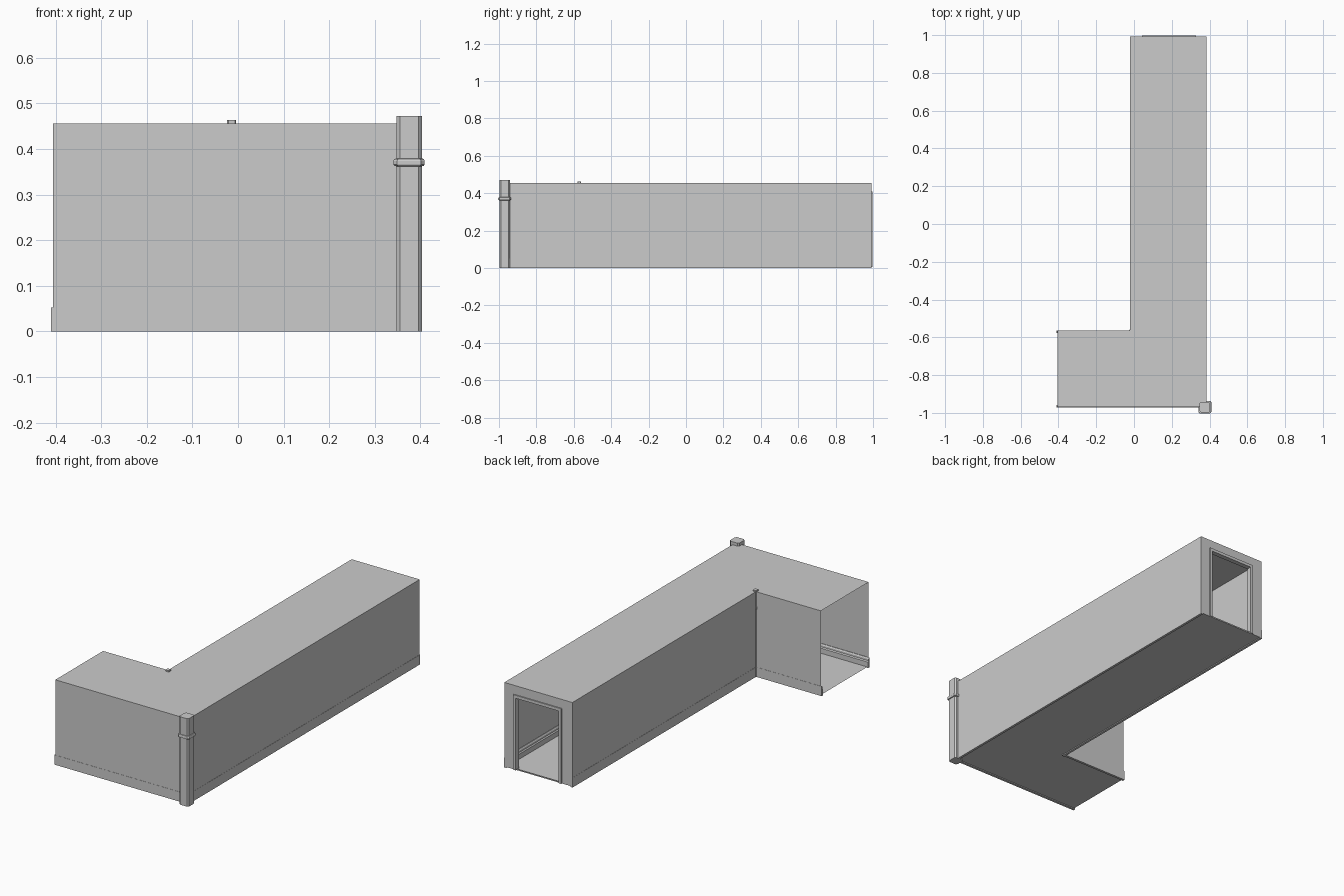
import bpy, bmesh
from mathutils import Vector

if "Cube" in bpy.data.objects:
    bpy.data.objects.remove(bpy.data.objects["Cube"])

# Corridor bounds
XL, XI, XR = -0.405, -0.02, 0.384
YF, YI, YB = -0.97, -0.565, 0.992
ZB, ZT = 0.005, 0.456


def make(name, verts, faces, fix=False):
    me = bpy.data.meshes.new(name)
    me.from_pydata([tuple(v) for v in verts], [], faces)
    if fix:
        bm = bmesh.new()
        bm.from_mesh(me)
        bmesh.ops.recalc_face_normals(bm, faces=bm.faces)
        bm.to_mesh(me)
        bm.free()
    ob = bpy.data.objects.new(name, me)
    bpy.context.collection.objects.link(ob)
    return ob


def box(name, x0, x1, y0, y1, z0, z1):
    v = [(x, y, z) for x in (x0, x1) for y in (y0, y1) for z in (z0, z1)]
    f = [(0, 1, 3, 2), (4, 6, 7, 5), (0, 4, 5, 1), (2, 3, 7, 6), (0, 2, 6, 4), (1, 5, 7, 3)]
    return make(name, v, f, True)


def sweep(name, path, profile):
    """Sweep a (depth, z) profile along a path, depth to the left, mitred corners."""
    pts = [Vector(p) for p in path]
    norms = []
    for a, b in zip(pts, pts[1:]):
        d = (b - a).normalized()
        norms.append(Vector((-d.y, d.x)))
    offs = [norms[0]] + [n + m for n, m in zip(norms, norms[1:])] + [norms[-1]]
    k = len(profile)
    verts = [(p.x + o.x * d, p.y + o.y * d, z) for p, o in zip(pts, offs) for d, z in profile]
    faces = [(i * k + j, i * k + (j + 1) % k, (i + 1) * k + (j + 1) % k, (i + 1) * k + j)
             for i in range(len(pts) - 1) for j in range(k)]
    faces += [tuple(range(k)), tuple(range(len(verts) - k, len(verts)))]
    return make(name, verts, faces, True)


# Thin floor and ceiling (L plan)
plan = [(XL, YF), (XI, YF), (XR, YF), (XR, YI), (XR, YB), (XI, YB), (XI, YI), (XL, YI)]
quads = [(0, 1, 6, 7), (1, 2, 3, 6), (6, 3, 4, 5)]
for name, z in (("floor", ZB), ("ceiling", ZT)):
    make(name, [(x, y, z) for x, y in plan], quads)

# Thin walls along the outer and inner side of the bend
outer = [(XL, YF), (XR, YF), (XR, YB)]
inner = [(XI, YB), (XI, YI), (XL, YI)]
for name, path in (("outer_walls", outer), ("inner_walls", inner)):
    verts = [(x, y, z) for x, y in path for z in (ZB, ZT)]
    make(name, verts, [(0, 2, 3, 1), (2, 4, 5, 3)])

# End wall with a doorway
DX0, DX1, DZ0, DZ1 = 0.05, 0.32, 0.012, 0.40
rect = lambda x0, x1, z0, z1: [(x0, YB, z0), (x1, YB, z0), (x1, YB, z1), (x0, YB, z1)]
make("end_wall", rect(XI, XR, ZB, ZT) + rect(DX0, DX1, DZ0, DZ1),
     [(i, i + 4, (i + 1) % 4 + 4, (i + 1) % 4) for i in range(4)])

# Door lining
J = 0.008
box("door_jamb_left", DX0 - J, DX0 + J, YB - 0.02, YB + 0.006, ZB, DZ1)
box("door_jamb_right", DX1 - J, DX1 + J, YB - 0.02, YB + 0.006, ZB, DZ1)
box("door_head", DX0 - J, DX1 + J, YB - 0.02, YB + 0.006, DZ1 - J, DZ1 + J)

# Stepped skirting boards inside both wall runs
skirt = [(-0.001, 0), (0.012, 0), (0.012, 0.032), (0.007, 0.037), (0.007, 0.046), (0.003, 0.052), (-0.001, 0.052)]
sweep("outer_skirting", [(XL - 0.005, YF), (XR, YF), (XR, YB)], skirt)
sweep("inner_skirting", [(XI, YB), (XI, YI), (XL - 0.005, YI)], skirt)


# Square corner posts with chamfered edges and a collar
def prism(name, cx, cy, rings):
    verts, faces = [], []
    for h, c, z in rings:
        ch = h - c
        verts += [(cx + x, cy + y, z) for x, y in
                  ((ch, -h), (h, -ch), (h, ch), (ch, h), (-ch, h), (-h, ch), (-h, -ch), (-ch, -h))]
    n = len(rings)
    for i in range(n - 1):
        faces += [(i * 8 + j, i * 8 + (j + 1) % 8, i * 8 + 8 + (j + 1) % 8, i * 8 + 8 + j) for j in range(8)]
    faces += [tuple(range(7, -1, -1)), tuple(range(n * 8 - 8, n * 8))]
    return make(name, verts, faces)


def post(name, cx, cy, h, top):
    c, e = h * 0.28, h * 0.22
    prism(name, cx, cy, [(h, c, 0), (h, c, 0.362), (h + e * 0.7, c, 0.363), (h + e, c, 0.366),
                         (h + e, c, 0.374), (h + e * 0.7, c, 0.378), (h, c, 0.379), (h, c, top)])


post("outer_corner_post", 0.375, -0.970, 0.028, 0.472)
post("inner_corner_post", -0.014, -0.571, 0.010, 0.463)
